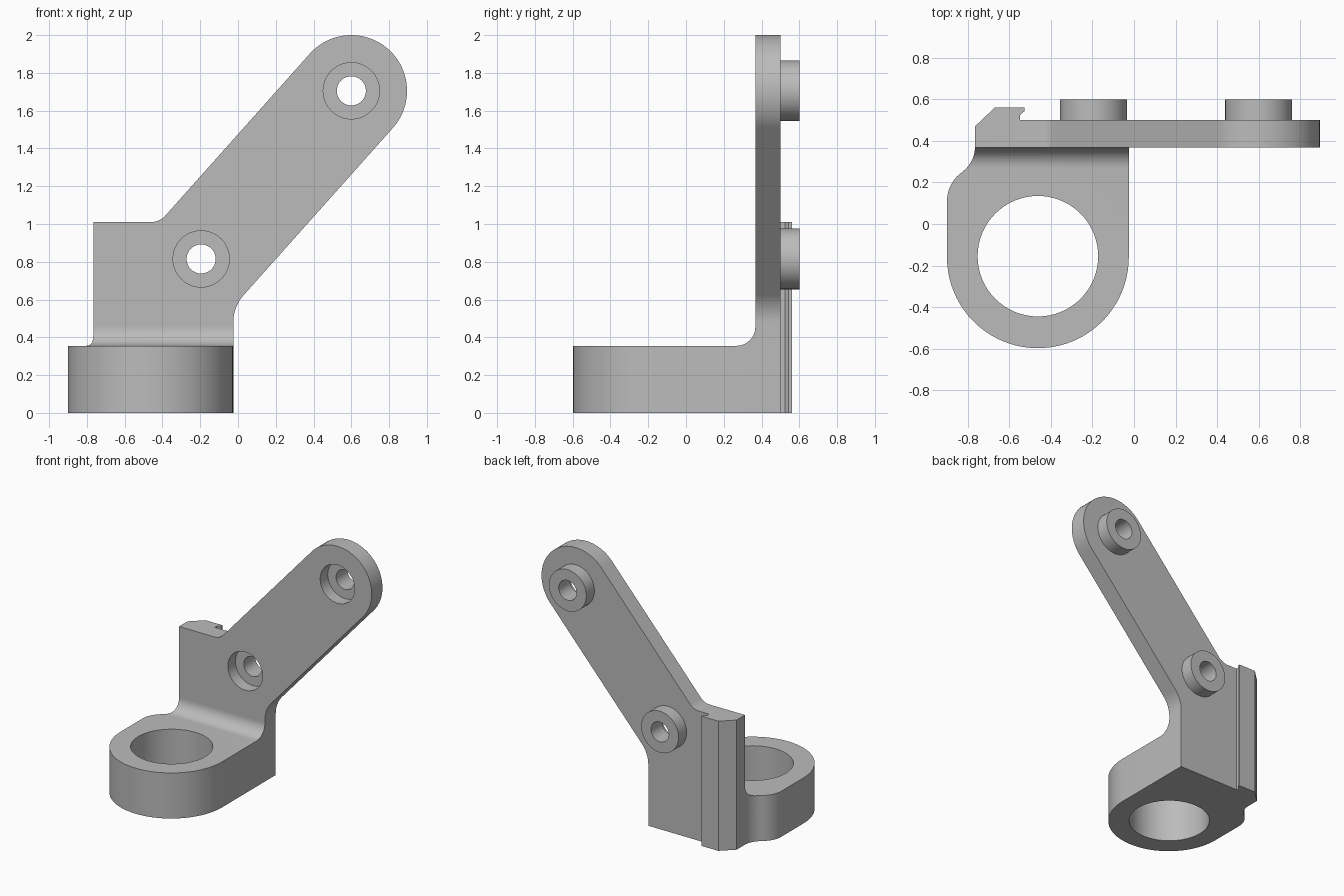
import bpy, bmesh
from math import cos, sin, radians
from mathutils import Vector

cube = bpy.data.objects.get("Cube")
if cube:
    bpy.data.objects.remove(cube, do_unlink=True)

grey = bpy.data.materials.new("plain grey")
grey.use_nodes = True
grey.diffuse_color = (0.5, 0.5, 0.5, 1)
grey.node_tree.nodes["Principled BSDF"].inputs["Base Color"].default_value = (0.5, 0.5, 0.5, 1)


def arc(cx, cy, r, start, end, n=16):
    angles = [radians(start + (end - start) * i / n) for i in range(n + 1)]
    return [(cx + r * cos(a), cy + r * sin(a)) for a in angles]


def circle(cx, cy, r):
    return arc(cx, cy, r, 0, 360, 64)[:-1]


# Extrude a flat profile along one axis; the profile uses the other two axes
def prism(name, profile, axis, lo, hi):
    place = {"X": lambda u, v, d: (d, u, v),
             "Y": lambda u, v, d: (u, d, v),
             "Z": lambda u, v, d: (u, v, d)}[axis]
    bm = bmesh.new()
    face = bm.faces.new([bm.verts.new(place(u, v, lo)) for u, v in profile])
    out = bmesh.ops.extrude_face_region(bm, geom=[face])
    moved = [g for g in out["geom"] if isinstance(g, bmesh.types.BMVert)]
    bmesh.ops.translate(bm, verts=moved, vec=Vector(place(0, 0, hi - lo)))
    bmesh.ops.recalc_face_normals(bm, faces=bm.faces)
    mesh = bpy.data.meshes.new(name)
    bm.to_mesh(mesh)
    bm.free()
    mesh.materials.append(grey)
    obj = bpy.data.objects.new(name, mesh)
    bpy.context.collection.objects.link(obj)
    return obj


# Apply a boolean and remove the tool object
def combine(target, tool, operation):
    mod = target.modifiers.new("boolean", "BOOLEAN")
    mod.operation = operation
    mod.solver = "EXACT"
    mod.object = tool
    bpy.context.view_layer.objects.active = target
    bpy.ops.object.modifier_apply(modifier=mod.name)
    bpy.data.objects.remove(tool, do_unlink=True)


LEFT, RIGHT = -0.765, -0.025
FRONT, BACK = 0.367, 0.5
BASE_TOP, STEP_TOP = 0.355, 1.01
LEAN = 48.4
PIVOTS = [(-0.195, 0.815), (0.6, 1.705)]

# Clamp base: rounded front, waisted left shoulder
base = prism("clamp_base",
             arc(-0.4625, -0.16, 0.4375, 180, 360, 40)
             + [(RIGHT, 0.44), (LEFT, 0.44)]
             + arc(-0.915, 0.372, 0.15, 0, -55, 10)
             + arc(-0.73, 0.11, 0.17, 125, 180, 10),
             "Z", 0, 0.46)
# Flat top that sweeps up into the plate
combine(base, prism("top_cutter",
                    [(-1, BASE_TOP)]
                    + arc(FRONT - 0.1, BASE_TOP + 0.1, 0.1, 270, 360, 12)
                    + [(FRONT, 1), (-1, 1)],
                    "X", -1.2, 0.3), "DIFFERENCE")

# Upright plate with the slanted arm
bracket = prism("bracket",
                [(LEFT, 0), (LEFT, STEP_TOP)]
                + arc(-0.46, STEP_TOP + 0.1, 0.1, 270, 270 + LEAN, 8)
                + arc(0.6, 1.705, 0.295, 90 + LEAN, LEAN - 90, 40)
                + arc(RIGHT + 0.22, 0.478, 0.22, 90 + LEAN, 180, 10)
                + [(RIGHT, 0)],
                "Y", FRONT, BACK)
combine(bracket, base, "UNION")

# Hooked rail up the back, with one bevelled side
combine(bracket, prism("rail",
                       [(-0.74, 0.44), (-0.74, 0.56), (-0.527, 0.56), (-0.527, 0.543),
                        (-0.548, 0.525), (-0.548, 0.44)],
                       "Z", 0, STEP_TOP), "UNION")
combine(bracket, prism("bevel_cutter",
                       [(-0.82, 0.418), (-0.63, 0.598), (-0.82, 0.65)],
                       "Z", -0.1, 1.1), "DIFFERENCE")

# Bosses on the back, with stepped bolt holes from the front
for x, z in PIVOTS:
    combine(bracket, prism("boss", circle(x, z, 0.161), "Y", 0.46, 0.6), "UNION")
for x, z in PIVOTS:
    combine(bracket, prism("recess", circle(x, z, 0.149), "Y", 0.3, 0.46), "DIFFERENCE")
    combine(bracket, prism("bolt_hole", circle(x, z, 0.077), "Y", 0.3, 0.7), "DIFFERENCE")

# Large round opening through the base
combine(bracket, prism("opening", circle(-0.4625, -0.155, 0.29), "Z", -0.1, 0.6), "DIFFERENCE")

bpy.ops.object.select_all(action="DESELECT")
bracket.select_set(True)
bpy.context.view_layer.objects.active = bracket
bpy.ops.object.shade_smooth_by_angle(angle=radians(30))
